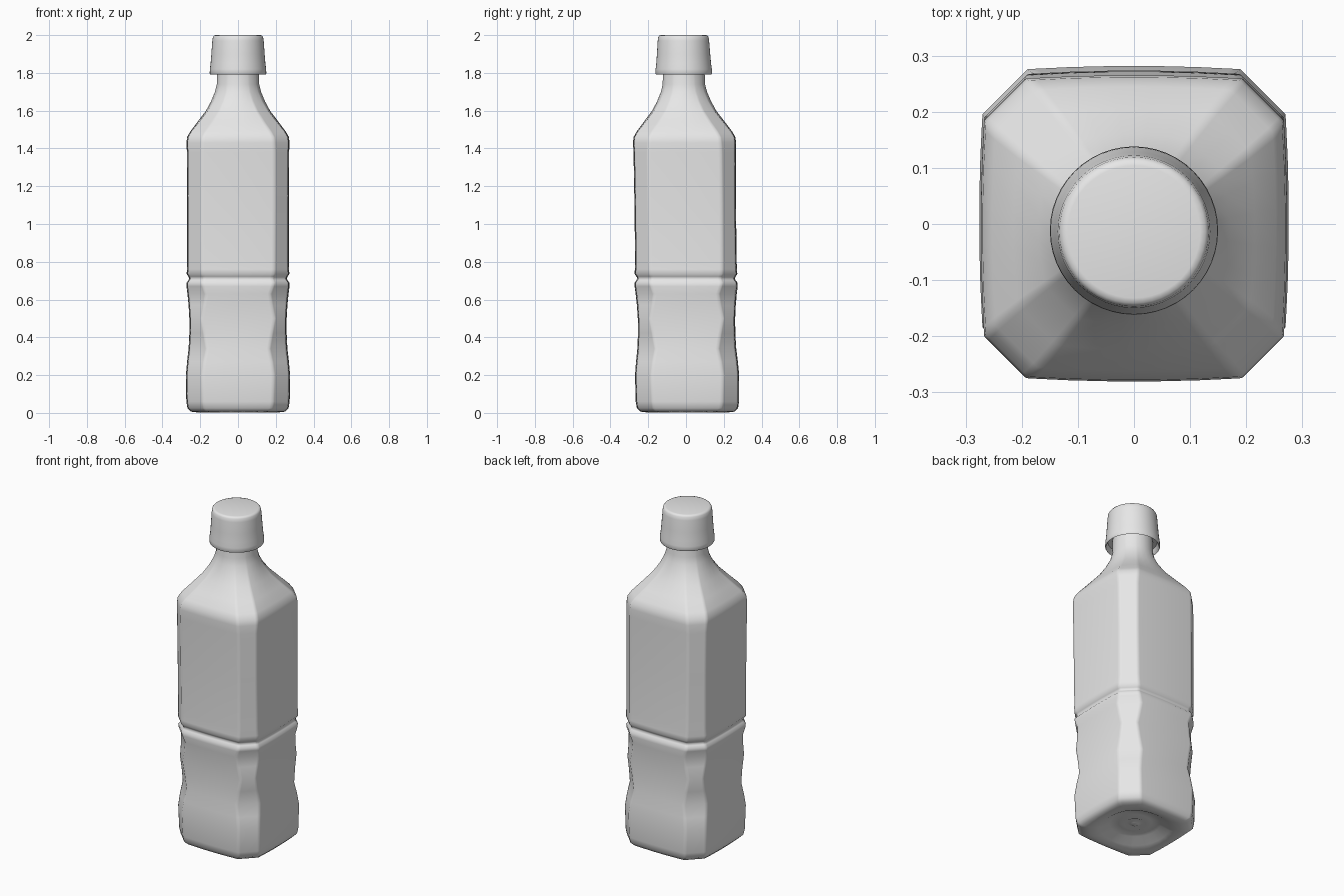
import bpy
import bmesh
import math

cube = bpy.data.objects.get("Cube")
if cube:
    bpy.data.objects.remove(cube, do_unlink=True)

grey = bpy.data.materials.new("plain grey")
grey.use_nodes = True
colour = (0.8, 0.8, 0.8, 1)
grey.diffuse_color = colour
grey.node_tree.nodes["Principled BSDF"].inputs["Base Color"].default_value = colour


def lean(z):
    """The bottle leans slightly towards the front."""
    return 0.008 - 0.011 * z


def octagon_ring(z, half, flat, roundness):
    """Chamfered square with bowed sides, blended towards a circle."""
    side = []
    for t in (-1, -0.92, -0.6, -0.2, 0.2, 0.6, 0.92, 1):
        side.append((half + 0.006 * (1 - t * t), t * flat))
    for t in (0.1, 0.5, 0.9):
        side.append((half + (flat - half) * t, flat + (half - flat) * t))
    ring = []
    for quarter in range(4):
        a = quarter * math.pi / 2
        for x, y in side:
            k = 1 + roundness * (half / math.hypot(x, y) - 1)
            ring.append((k * (x * math.cos(a) - y * math.sin(a)),
                         k * (x * math.sin(a) + y * math.cos(a)) + lean(z), z))
    return ring


def circle_ring(z, radius, count=48):
    return [(radius * math.cos(i * math.tau / count),
             radius * math.sin(i * math.tau / count) + lean(z), z)
            for i in range(count)]


def loft(name, rings, angle):
    """Skin a stack of rings and close both ends."""
    bm = bmesh.new()
    rows = [[bm.verts.new(p) for p in ring] for ring in rings]
    n = len(rows[0])
    for low, high in zip(rows, rows[1:]):
        for i in range(n):
            j = (i + 1) % n
            bm.faces.new((low[i], low[j], high[j], high[i]))
    bm.faces.new(rows[0][::-1])
    bm.faces.new(rows[-1])
    bmesh.ops.recalc_face_normals(bm, faces=bm.faces)
    mesh = bpy.data.meshes.new(name)
    bm.to_mesh(mesh)
    bm.free()
    mesh.materials.append(grey)
    obj = bpy.data.objects.new(name, mesh)
    bpy.context.collection.objects.link(obj)
    bpy.ops.object.select_all(action='DESELECT')
    obj.select_set(True)
    bpy.context.view_layer.objects.active = obj
    bpy.ops.object.shade_smooth_by_angle(angle=math.radians(angle))
    return obj


# Each row: height, half width, half length of the flat side, roundness
base = [
    (0.035, 0.02, 0.014, 1), (0.045, 0.04, 0.028, 1), (0.036, 0.06, 0.04, 1),
    (0.046, 0.09, 0.06, 1), (0.04, 0.14, 0.09, 1), (0.012, 0.185, 0.12, 0.8),
    (0.003, 0.215, 0.15, 0.3), (0.007, 0.245, 0.165, 0),
]
grip = [
    (0.025, 0.262, 0.18, 0), (0.06, 0.268, 0.185, 0), (0.2, 0.27, 0.19, 0),
    (0.27, 0.264, 0.18, 0), (0.34, 0.256, 0.165, 0), (0.42, 0.252, 0.18, 0),
    (0.5, 0.252, 0.195, 0), (0.57, 0.256, 0.18, 0), (0.63, 0.262, 0.17, 0),
    (0.67, 0.267, 0.185, 0), (0.69, 0.266, 0.19, 0),
]
groove = [
    (0.702, 0.257, 0.185, 0), (0.712, 0.252, 0.182, 0),
    (0.722, 0.257, 0.185, 0), (0.735, 0.266, 0.19, 0),
]
label_panel = [
    (0.76, 0.265, 0.192, 0), (0.8, 0.263, 0.193, 0), (1.1, 0.263, 0.195, 0),
    (1.38, 0.265, 0.195, 0), (1.43, 0.267, 0.192, 0), (1.46, 0.264, 0.188, 0),
]
shoulder = [
    (1.49, 0.247, 0.172, 0), (1.54, 0.21, 0.14, 0.1), (1.6, 0.166, 0.105, 0.3),
    (1.65, 0.141, 0.085, 0.6), (1.7, 0.122, 0.07, 0.9),
    (1.74, 0.113, 0.065, 1), (1.84, 0.11, 0.06, 1),
]
loft("bottle_body",
     [octagon_ring(*row) for row in base + grip + groove + label_panel + shoulder], 60)

# Flared screw cap with a hollow underside
cap = [
    (1.83, 0.11), (1.825, 0.135), (1.797, 0.142), (1.792, 0.147),
    (1.797, 0.15), (1.82, 0.149), (1.85, 0.145), (1.9, 0.141),
    (1.97, 0.136), (1.99, 0.133), (1.998, 0.127), (2.0, 0.118),
]
loft("screw_cap", [circle_ring(*row) for row in cap], 50)
